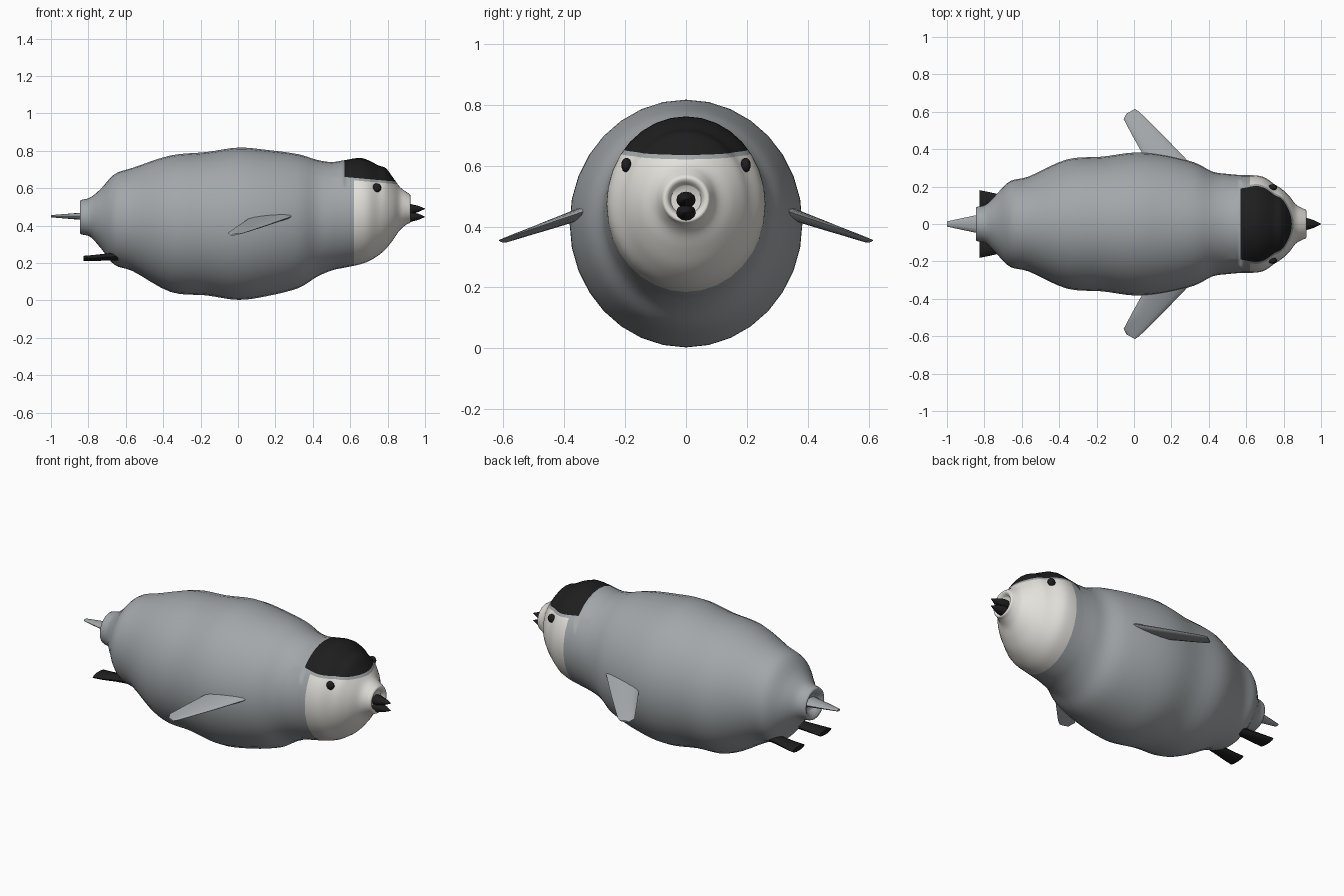
import bpy, bmesh, math
from mathutils import Vector

cube = bpy.data.objects.get("Cube")
if cube:
    bpy.data.objects.remove(cube, do_unlink=True)


def material(name, rgb):
    m = bpy.data.materials.new(name)
    m.use_nodes = True
    color = (*rgb, 1)
    m.diffuse_color = color
    m.node_tree.nodes["Principled BSDF"].inputs["Base Color"].default_value = color
    return m


GREY = material("down grey", (.36, .385, .40))
WHITE = material("face white", (.77, .755, .71))
BLACK = material("soft black", (.013, .013, .013))


def finish(name, bm, mats, angle=50):
    bmesh.ops.recalc_face_normals(bm, faces=bm.faces[:])
    mesh = bpy.data.meshes.new(name)
    bm.to_mesh(mesh)
    bm.free()
    for m in mats:
        mesh.materials.append(m)
    obj = bpy.data.objects.new(name, mesh)
    bpy.context.collection.objects.link(obj)
    bpy.ops.object.select_all(action='DESELECT')
    obj.select_set(True)
    bpy.context.view_layer.objects.active = obj
    bpy.ops.object.shade_smooth_by_angle(angle=math.radians(angle))
    return obj


def loft(rings):
    """Skin a list of closed rings and cap both ends."""
    bm = bmesh.new()
    rows = [[bm.verts.new(p) for p in ring] for ring in rings]
    n = len(rows[0])
    for a, b in zip(rows, rows[1:]):
        for i in range(n):
            j = (i + 1) % n
            bm.faces.new((a[i], a[j], b[j], b[i]))
    bm.faces.new(rows[0])
    bm.faces.new(rows[-1])
    return bm


def ellipse(center, u, v, n):
    c, u, v = Vector(center), Vector(u), Vector(v)
    steps = [math.tau * i / n for i in range(n)]
    return [c + u * math.cos(t) + v * math.sin(t) for t in steps]


def smooth_path(points, steps):
    """Catmull-Rom samples through the points."""
    out = []
    last = len(points) - 1
    for i in range(last):
        p0, p1, p2, p3 = (points[max(0, min(last, i + k))] for k in (-1, 0, 1, 2))
        for s in range(steps):
            t = s / steps
            out.append([.5 * (2 * b + (c - a) * t + (2 * a - 5 * b + 4 * c - d) * t * t
                              + (3 * b - a - 3 * c + d) * t ** 3)
                        for a, b, c, d in zip(p0, p1, p2, p3)])
    return out + [list(points[-1])]


# Body and head: x, bottom, top, half width
profile = [
    (-.81, .40, .49, .05), (-.835, .38, .51, .07), (-.842, .355, .535, .09),
    (-.79, .34, .55, .105), (-.73, .275, .60, .165), (-.66, .19, .675, .23),
    (-.56, .155, .71, .255), (-.36, .045, .775, .345), (-.17, .027, .793, .36),
    (0, .003, .817, .382), (.15, .022, .805, .372), (.32, .065, .782, .33),
    (.42, .125, .752, .28), (.5, .16, .74, .268), (.57, .175, .75, .262),
    (.65, .192, .762, .26), (.7, .21, .748, .248), (.75, .24, .722, .213),
    (.79, .275, .707, .187), (.83, .325, .655, .15), (.865, .375, .607, .105),
    (.90, .405, .58, .085), (.92, .415, .565, .075), (.918, .43, .55, .06),
    (.90, .44, .535, .05),
]
rings = [ellipse((x, 0, (lo + hi) / 2), (0, w, 0), (0, 0, (hi - lo) / 2), 32)
         for x, lo, hi, w in smooth_path(profile, 4)]
bm = loft(rings)

# Cut the plumage borders into the head
slope = Vector((.09, 0, 1))
cap_edge, face_edge = Vector((.57, 0, .66)), Vector((.62, 0, .642))
forward = Vector((1, 0, 0))
for point, normal in ((cap_edge, forward), (face_edge, forward),
                      (cap_edge, slope), (face_edge, slope)):
    faces = [f for f in bm.faces if f.calc_center_median().x > .5]
    geom = faces + list({e for f in faces for e in f.edges}) \
        + list({v for f in faces for v in f.verts})
    bmesh.ops.bisect_plane(bm, geom=geom, plane_co=point, plane_no=normal)
for f in bm.faces:
    c = f.calc_center_median()
    if c.x > cap_edge.x and (c - cap_edge).dot(slope) > 0:
        f.material_index = 2
    elif c.x > face_edge.x and (c - face_edge).dot(slope) < 0:
        f.material_index = 1
finish("body", bm, [GREY, WHITE, BLACK], 60)

# Tail: flat tapered quill
tail = [ellipse((x, 0, .45), (0, w, 0), (0, 0, h), 12)
        for x, w, h in ((-.78, .06, .024), (-.84, .048, .019), (-1, .014, .006))]
finish("tail", loft(tail), [GREY])

# Beak: two stacked pointed halves
for name, z, tip in (("upper_beak", .488, .49), ("lower_beak", .447, .447)):
    beak = [ellipse((x, 0, z + (tip - z) * k), (0, .032 * r, 0), (0, 0, .027 * r), 12)
            for x, k, r in ((.89, 0, 1), (.925, 0, 1), (.965, .5, .6), (1, 1, .04))]
    finish(name, loft(beak), [BLACK])

for side, label in ((1, "left"), (-1, "right")):
    # Flipper: lens-shaped sections from leading to trailing edge
    sections = []
    for lx, ly, tx, ty, thick in ((.33, .28, .08, .31, .022), (.29, .335, .04, .385, .02),
                                  (.155, .475, -.01, .475, .014),
                                  (.03, .598, -.055, .56, .007), (.005, .615, -.04, .59, .004)):
        lead = Vector((lx, side * ly, .452 - (ly - .33) * .34))
        trail = Vector((tx, side * ty, .445 - (ty - .33) * .37))
        sections.append(ellipse((lead + trail) / 2, (lead - trail) / 2, (0, 0, thick), 14))
    finish(label + "_flipper", loft(sections), [GREY])

    # Foot: flat paddle widening toward the toes
    foot = [ellipse((x, side * y, z), (0, w, 0), (0, 0, h), 10)
            for x, y, z, w, h in ((-.64, .11, .235, .03, .024), (-.70, .115, .232, .038, .02),
                                  (-.77, .122, .227, .048, .017), (-.825, .125, .225, .056, .014))]
    finish(label + "_foot", loft(foot), [BLACK])

    # Eye: small flattened bead
    bm = bmesh.new()
    bmesh.ops.create_uvsphere(bm, u_segments=12, v_segments=8, radius=.024)
    for v in bm.verts:
        v.co = Vector((v.co.x, v.co.y * .7, v.co.z)) + Vector((.742, side * .196, .602))
    finish(label + "_eye", bm, [BLACK])
